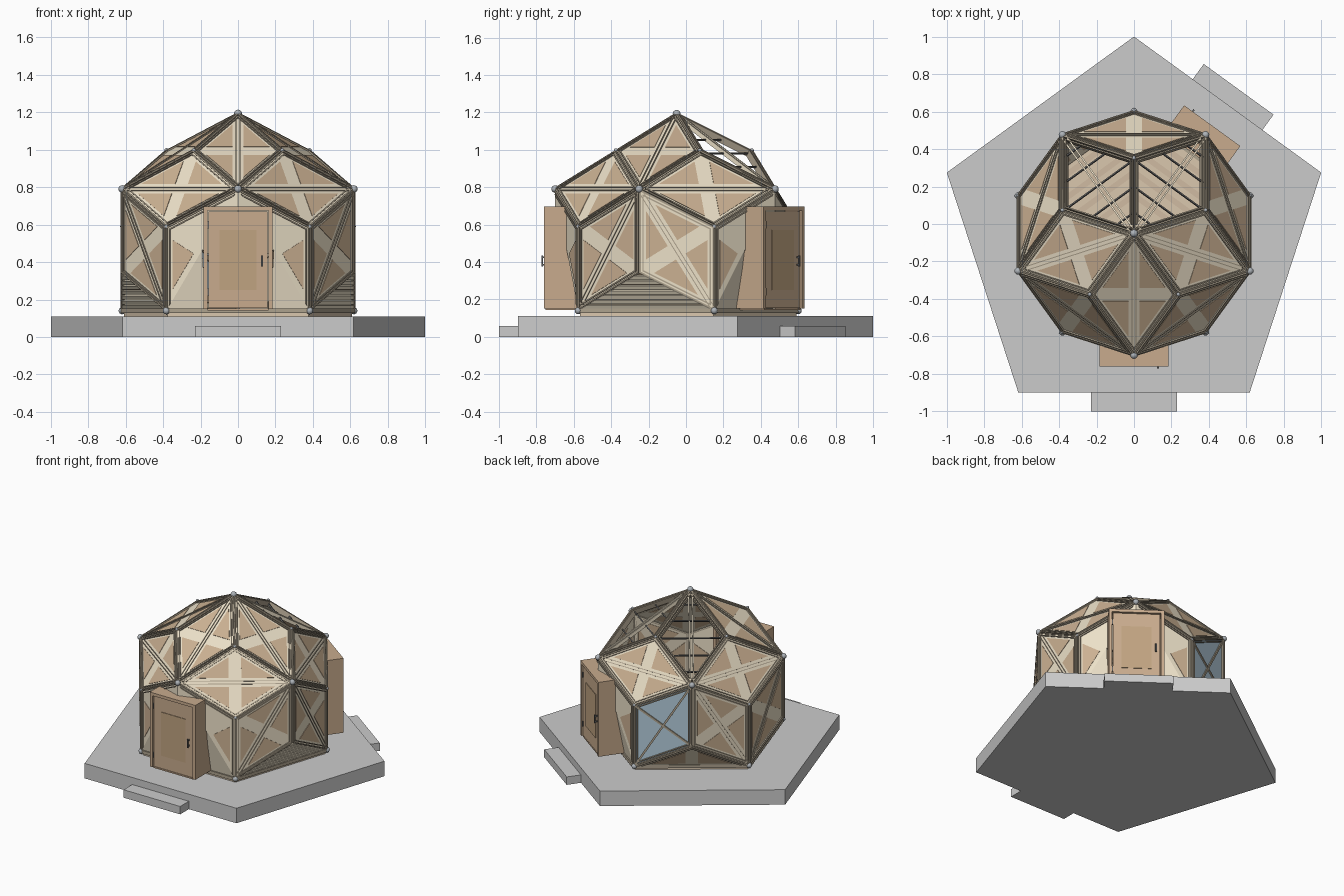
import bpy, bmesh
from math import cos, sin, radians, sqrt
from mathutils import Vector, Matrix

if "Cube" in bpy.data.objects:
    bpy.data.objects.remove(bpy.data.objects["Cube"])

COL = {
    "pale": (0.84, 0.75, 0.58), "brown": (0.60, 0.44, 0.29), "rail": (0.42, 0.36, 0.27),
    "door": (0.58, 0.41, 0.27), "door_inset": (0.53, 0.37, 0.22), "floor": (0.70, 0.57, 0.42),
    "plank": (0.63, 0.50, 0.36), "steel": (0.42, 0.45, 0.48), "glass": (0.45, 0.60, 0.70),
    "stone": (0.60, 0.60, 0.58), "dark": (0.12, 0.12, 0.12)}
MATS = {}
for key, c in COL.items():
    MATS[key] = bpy.data.materials.new(key)
    MATS[key].diffuse_color = (*c, 1)

parts = {}   # part name -> (bmesh, material key)


def part(name, mat):
    if name not in parts:
        parts[name] = (bmesh.new(), mat)
    return parts[name][0]


def slab(bm, pts, n, lo, hi):
    """Prism of a flat outline between two offsets along n."""
    a = [bm.verts.new(p + n * lo) for p in pts]
    b = [bm.verts.new(p + n * hi) for p in pts]
    bm.faces.new(a[::-1])
    bm.faces.new(b)
    for i in range(len(pts)):
        j = (i + 1) % len(pts)
        bm.faces.new((a[i], a[j], b[j], b[i]))


def bar(bm, a, b, n, w, lo, hi):
    s = (b - a).cross(n).normalized() * w / 2
    slab(bm, [a - s, b - s, b + s, a + s], n, lo, hi)


def box(bm, x0, x1, y0, y1, z0, z1, M):
    pts = [M @ Vector(p) for p in ((x0, y0, 0), (x1, y0, 0), (x1, y1, 0), (x0, y1, 0))]
    slab(bm, pts, Vector((0, 0, 1)), z0, z1)


# Icosahedral hubs (A, U, L) and the rhombus corners between them (DT, DU, DL)
C = Vector((0, -0.05, 0.465))


def ring(r, z, start):
    return [Vector((r * cos(radians(start + 72 * k)), C.y + r * sin(radians(start + 72 * k)), z))
            for k in range(5)]


A = Vector((0, C.y, 1.192))
U, L = ring(0.65, 0.79, -90), ring(0.65, 0.14, -54)
DT, DU, DL = ring(0.402, 0.997, -54), ring(0.65, 0.589, -54), ring(0.65, 0.341, -90)
ALL = [(1, 1), (-1, 1), (-1, -1), (1, -1)]


def rhomb(i, j, c, V, kind="panel", pale=ALL, brown=ALL, edges=ALL):
    """One rhombic cell: u runs along its long diagonal, v along the short."""
    Uv = (i - j) / 2
    a, b = Uv.length, V.length
    u, v = Uv / a, V / b
    n = u.cross(v)
    if n.dot(c - C) < 0:
        n = -n
    s = sqrt(1 / a ** 2 + 1 / b ** 2)
    P = lambda x, y: c + u * x + v * y
    # edge rails, two per side
    for e0, e1 in ((0.002, 0.010), (0.017, 0.024)):
        k0, k1 = 1 - e0 * s, 1 - e1 * s
        for su, sv in edges:
            slab(part("edge_rails", "rail"),
                 [P(su * a * k0, 0), P(0, sv * b * k0), P(0, sv * b * k1), P(su * a * k1, 0)],
                 n, -0.03, 0.008)
    if kind == "open":
        # skylight: long rafter pair with thin cross bars
        for o in (-0.012, 0.012):
            bar(part("skylight_rafters", "pale"), P(-a, o), P(a, o), n, 0.009, -0.02, 0.004)
        for t in (-0.7, -0.36, 0, 0.36, 0.7):
            h = b * (1 - abs(t)) - 0.01
            bar(part("skylight_bars", "dark"), P(a * t, -h), P(a * t, h), n, 0.008, -0.018, -0.008)
        return
    if kind == "window":
        slab(part("window_glass", "glass"), [P(a, 0), P(0, b), P(-a, 0), P(0, -b)], n, -0.012, -0.004)
        bar(part("window_bars", "rail"), P(-a, 0), P(a, 0), n, 0.014, -0.02, 0.006)
        bar(part("window_bars", "rail"), P(0, -b), P(0, b), n, 0.014, -0.02, 0.004)
        return
    if len(pale) == 4:
        slab(part("shell_boards", "pale"), [P(a, 0), P(0, b), P(-a, 0), P(0, -b)], n, -0.03, 0)
    else:
        for su, sv in pale:
            slab(part("shell_boards", "pale"), [P(0, 0), P(su * a, 0), P(0, sv * b)], n, -0.03, 0)
    # four triangular infill panels
    d1, d2, k = 0.03, 0.042, 1 - 0.036 * s
    for su, sv in brown:
        slab(part("infill_panels", "brown"),
             [P(su * d2, sv * d1), P(su * a * (k - d1 / b), sv * d1), P(su * d2, sv * b * (k - d2 / a))],
             n, -0.033, 0.003)
    if len(pale) == 4:
        for o in (-0.010, 0.010):
            bar(part("diagonal_rails", "rail"), P(-a, o), P(a, o), n, 0.005, -0.002, 0.005)


for k in range(5):
    p = k - 1
    rhomb(A, U[k], (A + U[k]) / 2, (DT[k] - DT[p]) / 2, "open" if k in (2, 3) else "panel")
    m = (k + 1) % 5
    rhomb(U[k], U[m], (U[k] + U[m]) / 2, (DT[k] - DU[k]) / 2)
    door = k in (0, 2)
    for q in (k, p):
        c, V = (U[k] + L[q]) / 2, (DU[q] - DL[k]) / 2
        if door:
            rhomb(U[k], L[q], c, V, pale=[(1, 1), (-1, 1), (1, -1)], brown=[(-1, 1)],
                  edges=[(1, 1), (-1, 1)])
            # pale reveal between the doorway and the shell
            mid = (L[k] + L[p]) / 2
            foot = mid + (L[q] - mid) * 0.45
            n = (L[q] - c).cross(foot - c).normalized()
            n = n if n.dot(c - C) > 0 else -n
            slab(part("doorway_reveals", "pale"), [c, L[q], foot], n, -0.02, 0)
        else:
            rhomb(U[k], L[q], c, V, "window" if (k == 3 and q == 2) else "panel")
    # lower half cells
    c = (L[k] + L[p]) / 2
    V = DL[k] - c
    n = (L[k] - L[p]).cross(V).normalized()
    n = n if n.dot(c - C) > 0 else -n
    bar(part("sill_rails", "rail"), L[p], L[k], Vector((0, 0, 1)), 0.022, -0.012, 0.012)
    if k == 3:
        up = [(1, 1), (-1, 1)]
        rhomb(L[k], L[p], c, V, pale=up, brown=up, edges=up)
    elif not door:
        h = (L[k] - L[p]) / 2
        slab(part("vent_backing", "brown"), [c - h, c + h, c + V], n, -0.03, -0.012)
        for i in range(7):
            t0, t1 = 0.04 + i * 0.13, 0.04 + i * 0.13 + 0.095
            slab(part("vent_slats", "pale"),
                 [c + V * t0 - h * (1 - t0), c + V * t0 + h * (1 - t0),
                  c + V * t1 + h * (1 - t1), c + V * t1 - h * (1 - t1)], n, -0.012, 0)

# steel hubs
for name, pts, r in (("apex_hub", [A], 0.021), ("upper_hubs", U, 0.020), ("lower_hubs", L, 0.019)):
    for q in pts:
        bmesh.ops.create_uvsphere(part(name, "steel"), u_segments=12, v_segments=8, radius=r,
                                  matrix=Matrix.Translation(q))
for name, pts in (("top_joints", DT), ("mid_joints", DU)):
    for q in pts:
        bmesh.ops.create_uvsphere(part(name, "steel"), u_segments=8, v_segments=6, radius=0.011,
                                  matrix=Matrix.Translation(q))

# stone base, floor and floor planks
Z = Vector((0, 0, 1))
slab(part("base", "stone"), ring(1.05, 0, -54), Z, 0, 0.11)
slab(part("floor", "floor"), ring(0.64, 0, -54), Z, 0.11, 0.145)
for k in range(5):
    M = Matrix.Translation((0, C.y, 0)) @ Matrix.Rotation(radians(72 * k), 4, 'Z')
    for i in range(4):
        y, w = -0.48 + i * 0.1, 0.30 - i * 0.06
        box(part("floor_planks", "plank"), -w, w, y, y + 0.03, 0.145, 0.148, M)

# two doors with porch boxes, and a step in front of each
for name, ang in (("front", 0), ("back", 144)):
    M = Matrix.Translation((0, C.y, 0)) @ Matrix.Rotation(radians(ang), 4, 'Z')
    f = part(name + "_door_frame", "door")
    box(f, -0.185, -0.163, -0.71, -0.53, 0.15, 0.675, M)
    box(f, 0.163, 0.185, -0.71, -0.53, 0.15, 0.675, M)
    box(f, -0.185, 0.185, -0.71, -0.53, 0.675, 0.697, M)
    box(f, -0.163, 0.163, -0.70, -0.53, 0.142, 0.152, M)
    box(part(name + "_door_leaf", "door"), -0.158, 0.158, -0.70, -0.675, 0.155, 0.67, M)
    box(part(name + "_door_inset", "door_inset"), -0.10, 0.10, -0.704, -0.70, 0.25, 0.57, M)
    h = part(name + "_door_handle", "dark")
    box(h, 0.124, 0.134, -0.722, -0.714, 0.375, 0.435, M)
    for z in (0.38, 0.42):
        box(h, 0.126, 0.132, -0.715, -0.699, z, z + 0.01, M)
    for z in (0.22, 0.58):
        box(part(name + "_door_hinges", "dark"), -0.164, -0.156, -0.706, -0.698, z, z + 0.04, M)
    box(part(name + "_step", "stone"), -0.23, 0.23, -0.95, -0.845, 0, 0.058, M)

for name, (bm, mat) in parts.items():
    bmesh.ops.recalc_face_normals(bm, faces=bm.faces)
    me = bpy.data.meshes.new(name)
    if "hub" in name or "joint" in name:
        for fc in bm.faces:
            fc.smooth = True
    bm.to_mesh(me)
    bm.free()
    me.materials.append(MATS[mat])
    bpy.context.scene.collection.objects.link(bpy.data.objects.new(name, me))

for m in bpy.data.materials:
    if m.users and not m.is_grease_pencil:
        m.use_nodes = True
        m.node_tree.nodes["Principled BSDF"].inputs["Base Color"].default_value = m.diffuse_color
